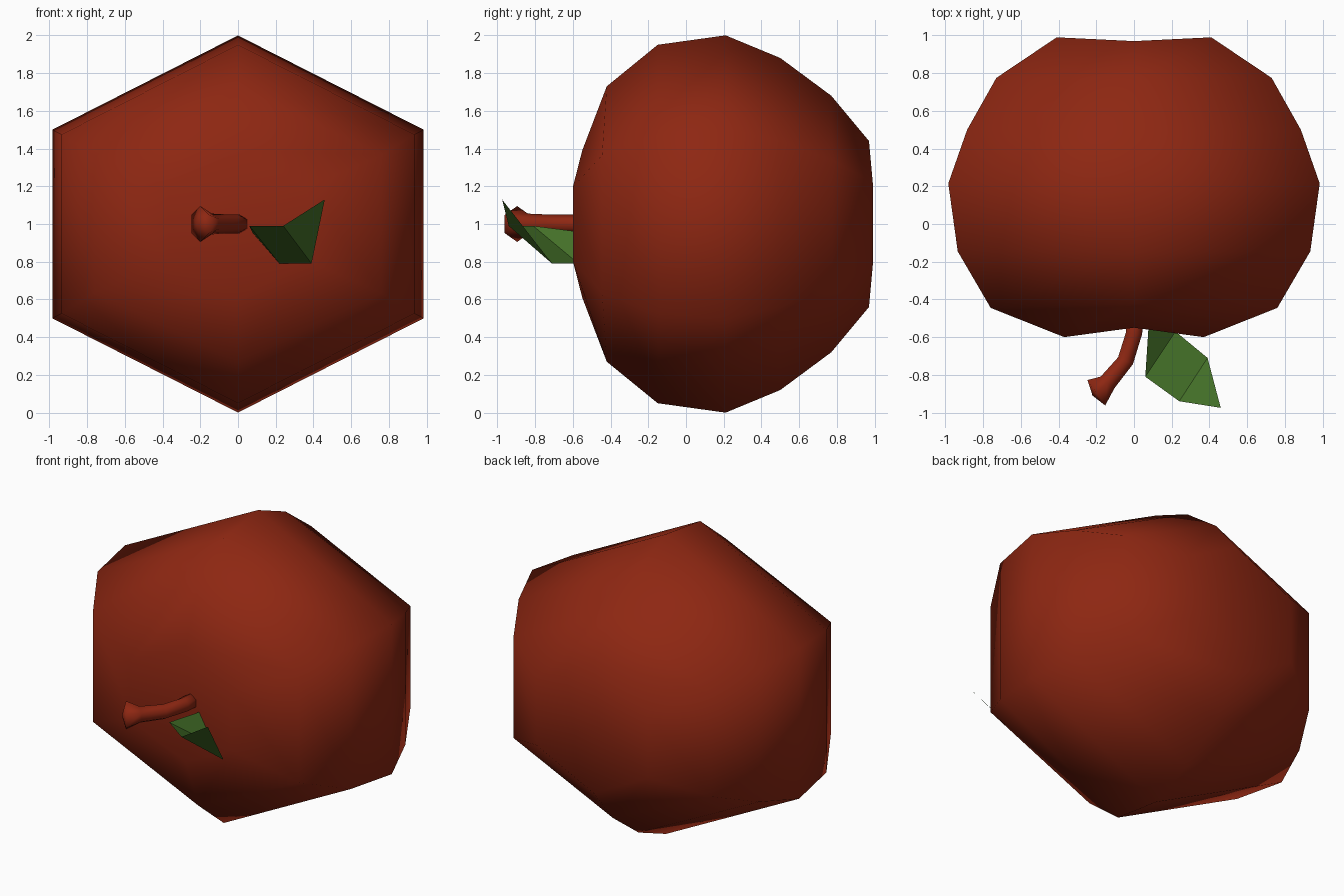
import bpy
import bmesh
import math
from mathutils import Vector

cube = bpy.data.objects.get("Cube")
if cube:
    bpy.data.objects.remove(cube, do_unlink=True)


def make_material(name, color):
    mat = bpy.data.materials.new(name)
    mat.use_nodes = True
    mat.diffuse_color = color
    mat.node_tree.nodes["Principled BSDF"].inputs["Base Color"].default_value = color
    return mat


def finish(name, bm, mat, smooth):
    bmesh.ops.recalc_face_normals(bm, faces=bm.faces)
    for face in bm.faces:
        face.smooth = smooth
    mesh = bpy.data.meshes.new(name)
    bm.to_mesh(mesh)
    bm.free()
    mesh.materials.append(mat)
    obj = bpy.data.objects.new(name, mesh)
    bpy.context.collection.objects.link(obj)
    return obj


def loft(name, rings, start, end, mat):
    """Skin a list of six-sided rings and close both ends on a point."""
    bm = bmesh.new()
    loops = [[bm.verts.new(p) for p in ring] for ring in rings]
    poles = [bm.verts.new(start), bm.verts.new(end)]
    for i in range(6):
        j = (i + 1) % 6
        for a, b in zip(loops, loops[1:]):
            bm.faces.new((a[i], a[j], b[j], b[i]))
        for loop, pole in zip((loops[0], loops[-1]), poles):
            bm.faces.new((loop[i], loop[j], pole))
    return finish(name, bm, mat, True)


red = make_material("apple red", (0.27, 0.02, 0.006, 1))
green = make_material("leaf green", (0.06, 0.17, 0.022, 1))

# Fruit lying on its side: depth and radius of the upright corners,
# then depth and half width of the side corners
profile = [
    (-0.55, 0.39, -0.60, 0.37),
    (-0.42, 0.73, -0.445, 0.76),
    (-0.15, 0.95, -0.145, 0.935),
    (0.21, 1.00, 0.215, 0.985),
    (0.50, 0.88, 0.50, 0.885),
    (0.77, 0.68, 0.775, 0.73),
    (0.97, 0.44, 0.99, 0.41),
]
rings = []
for y, r, side_y, w in profile:
    half = r / 2
    rings.append([(0, y, 1 + r), (w, side_y, 1 + half), (w, side_y, 1 - half),
                  (0, y, 1 - r), (-w, side_y, 1 - half), (-w, side_y, 1 + half)])
loft("apple_body", rings, (0, -0.50, 1), (0, 0.93, 1), red)

# Bent stem with a flared end: centre, heading and radius of each ring
path = [
    (0.01, -0.45, -90, 0.05),
    (0.0, -0.58, -95, 0.05),
    (-0.045, -0.725, -115, 0.05),
    (-0.14, -0.84, -130, 0.055),
    (-0.2, -0.895, -145, 0.095),
]
rings = []
for x, y, heading, r in path:
    a = math.radians(heading + 90)
    across = Vector((math.cos(a), math.sin(a), 0))
    rings.append([Vector((x, y, 1)) + across * r * math.sin(t * math.pi / 3)
                  + Vector((0, 0, r * math.cos(t * math.pi / 3))) for t in range(6)])
loft("stem", rings, (0.01, -0.45, 1), (-0.22, -0.91, 1), red)

# Folded leaf growing beside the stem
bm = bmesh.new()
base, near, mid, tip, low, low_base = [bm.verts.new(p) for p in (
    (0.08, -0.50, 0.95), (0.06, -0.81, 0.99), (0.24, -0.94, 0.99),
    (0.46, -0.975, 1.13), (0.39, -0.71, 0.79), (0.22, -0.57, 0.79))]
bm.faces.new((base, near, low_base))
bm.faces.new((near, mid, low, low_base))
bm.faces.new((mid, tip, low))
finish("leaf", bm, green, False)
